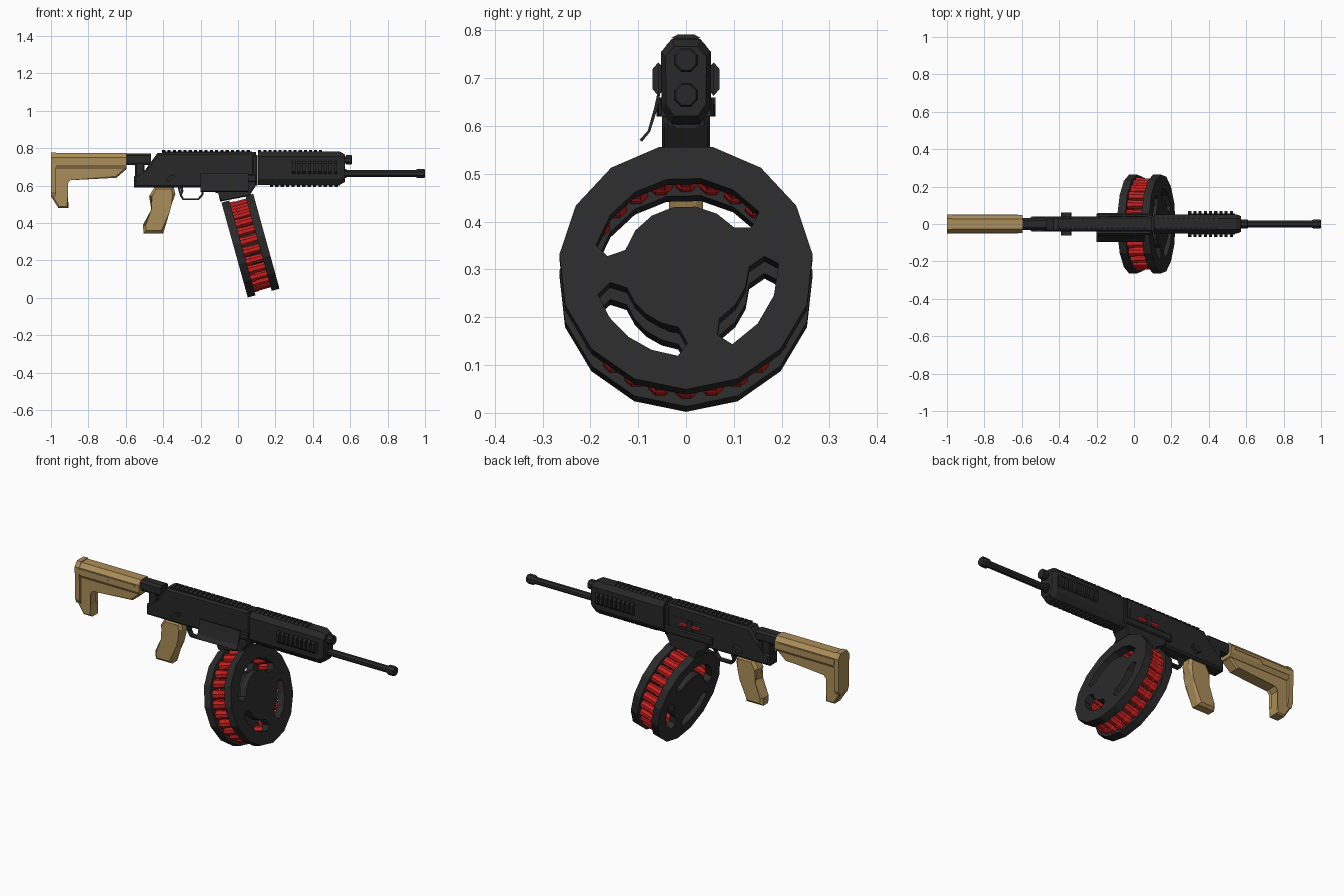
import bpy, bmesh, math
from mathutils import Matrix, Vector

if "Cube" in bpy.data.objects:
    bpy.data.objects.remove(bpy.data.objects["Cube"])


def material(name, rgb):
    m = bpy.data.materials.new(name)
    m.diffuse_color = (*rgb, 1)
    m.use_nodes = True
    m.node_tree.nodes["Principled BSDF"].inputs["Base Color"].default_value = m.diffuse_color
    return m


BLACK = material("gunmetal_black", (0.021, 0.021, 0.022))
GREY = material("drum_grey", (0.023, 0.023, 0.023))
TAN = material("tan_polymer", (0.41, 0.27, 0.10))
RED = material("shell_red", (0.58, 0.014, 0.014))


def finish(name, bm, mat):
    bmesh.ops.recalc_face_normals(bm, faces=bm.faces)
    me = bpy.data.meshes.new(name)
    bm.to_mesh(me)
    bm.free()
    me.materials.append(mat)
    ob = bpy.data.objects.new(name, me)
    bpy.context.collection.objects.link(ob)
    return ob


def bridge(bm, rings):
    """Skin a list of equal point rings and cap both ends."""
    vs = [[bm.verts.new(p) for p in r] for r in rings]
    n = len(vs[0])
    for a, b in zip(vs, vs[1:]):
        for i in range(n):
            bm.faces.new((a[i], a[(i + 1) % n], b[(i + 1) % n], b[i]))
    bm.faces.new(vs[0])
    bm.faces.new(vs[-1][::-1])


def prism(name, pts, half, mat, y=0, bevel=0):
    """Side outline (x, z) given thickness along y."""
    bm = bmesh.new()
    bridge(bm, [[(x, y + s * half, z) for x, z in pts] for s in (-1, 1)])
    if bevel:
        edges = [e for e in bm.edges if abs(e.verts[0].co.y - e.verts[1].co.y) < 1e-6]
        bmesh.ops.bevel(bm, geom=edges, offset=bevel, segments=1, affect='EDGES', clamp_overlap=True)
    return finish(name, bm, mat)


def box(name, x0, x1, z0, z1, half, mat, y=0, bevel=0):
    return prism(name, [(x0, z0), (x1, z0), (x1, z1), (x0, z1)], half, mat, y, bevel)


def loft(name, sec, stations, mat, zc=0):
    """Cross-section (y, z) swept along x through (x, scale) stations."""
    bm = bmesh.new()
    bridge(bm, [[(x, y * s, zc + (z - zc) * s) for y, z in sec] for x, s in stations])
    return finish(name, bm, mat)


def mirrored(half):
    return half + [(-y, z) for y, z in half[::-1]]


def circle(r, n, z=0, y=0):
    return [(y + r * math.cos(math.tau * (i + .5) / n), z + r * math.sin(math.tau * (i + .5) / n))
            for i in range(n)]


def rail(name, x0, x1, origin, angle, height, mat, width=0.03, pitch=0.028):
    """Accessory rail: base strip with teeth, turned about the x axis."""
    bm = bmesh.new()
    rot = Matrix.Rotation(angle, 3, 'X')

    def bar(a, b, sec):
        bridge(bm, [[rot @ Vector((x, y, z)) + Vector((0, *origin)) for y, z in sec] for x in (a, b)])
    bar(x0, x1, mirrored([(width * .8, -0.012), (width * .8, height * .35)]))
    n = round((x1 - x0) / pitch)
    step = (x1 - x0) / n
    for i in range(n):
        a = x0 + i * step
        bar(a, a + step * .6, mirrored([(width * .75, 0), (width, height * .4), (width * .6, height)]))
    return finish(name, bm, mat)


# ---- receiver
prism("receiver", [(-.555, .59), (-.555, .65), (-.525, .655), (-.495, .665), (-.485, .70), (-.43, .775),
                   (.095, .78), (.095, .61), (.08, .59)], .041, BLACK, bevel=.01)
rail("receiver_top_rail", -.405, .075, (0, .78), 0, .011, BLACK)
box("magazine_well", -.2, .1, .62, .66, .058, BLACK, bevel=.006)
prism("magazine_neck", [(-.095, .515), (.06, .545), (.095, .6), (.095, .63), (-.17, .63), (-.165, .585),
                        (-.10, .56)], .05, BLACK, bevel=.005)
box("receiver_front_band", .075, .105, .60, .765, .046, BLACK, bevel=.008)

# flared lever plate on the front (-y) side
loft("flared_lever", [(-.054, .668), (-.06, .668), (-.066, .64), (-.08, .59), (-.097, .571),
                      (-.092, .567), (-.075, .588), (-.06, .635)], [(-.2, 1), (.055, 1)], BLACK)

# selectors on both sides
for s, side in ((-1, "right"), (1, "left")):
    prism("selector_" + side, [(-.39, .63), (-.37, .62), (-.335, .645), (-.34, .66), (-.365, .655)],
          .012, BLACK, y=s * .05)

# open port with a loaded shell on the +y side
box("port_recess", -.14, .06, .66, .72, .004, BLACK, y=.039)
loft("port_shell", circle(.014, 8, .685, .035), [(-.12, 1), (.01, 1)], RED)
box("port_cover", -.07, -.04, .66, .72, .006, BLACK, y=.046)

# ---- trigger and guard
prism("trigger_guard", [(-.325, .60), (-.31, .545), (-.295, .522), (-.21, .522), (-.185, .55), (-.18, .60),
                        (-.19, .60), (-.195, .555), (-.215, .532), (-.29, .532), (-.30, .55), (-.315, .60)],
      .014, BLACK)
prism("trigger", [(-.315, .60), (-.295, .60), (-.292, .57), (-.302, .545), (-.308, .55), (-.304, .575)],
      .008, BLACK)

# ---- pistol grip
prism("pistol_grip", [(-.445, .595), (-.345, .595), (-.335, .555), (-.355, .50), (-.365, .46), (-.40, .345),
                      (-.505, .345), (-.508, .39), (-.448, .47), (-.475, .545)], .036, TAN, bevel=.014)

# ---- stock
loft("stock_adapter", mirrored([(.022, .71), (.032, .725), (.032, .76), (.02, .772)]),
     [(-.6, 1), (-.465, 1)], BLACK)
box("stock_hinge", -.55, -.50, .60, .735, .026, BLACK, bevel=.006)
loft("stock_tube", mirrored([(.036, .69), (.048, .71), (.048, .75), (.028, .774)]),
     [(-.985, 1), (-.595, 1)], TAN, .73)
prism("stock_body", [(-.998, .74), (-.595, .74), (-.6, .685), (-.65, .642), (-.90, .637), (-.918, .615),
                     (-.918, .54), (-.905, .48), (-.96, .48), (-.998, .54)], .033, TAN, bevel=.008)
loft("butt_pad", mirrored([(.034, .54), (.046, .565), (.050, .75), (.03, .778)]),
     [(-1, 1), (-.972, 1)], TAN)
for s, side in ((-1, "right"), (1, "left")):
    prism("stock_ridge_" + side, [(-.975, .715), (-.80, .715), (-.785, .735), (-.62, .735), (-.62, .745),
                                  (-.975, .745)], .005, TAN, y=s * .046)

# ---- handguard with four rails
loft("handguard", mirrored([(.03, .604), (.051, .635), (.052, .755), (.03, .782)]),
     [(.108, 1), (.545, 1), (.572, .82)], BLACK, .695)
rail("handguard_top_rail", .108, .46, (0, .78), 0, .011, BLACK)
rail("handguard_bottom_rail", .17, .545, (0, .606), math.pi, .012, BLACK)
rail("handguard_side_rail_right", .29, .54, (-.050, .698), math.pi / 2, .020, BLACK, .035)
rail("handguard_side_rail_left", .29, .54, (.050, .698), -math.pi / 2, .020, BLACK, .035)

# ---- barrel group
loft("barrel", circle(.019, 8, .665), [(.5, 1), (.97, 1)], BLACK)
loft("barrel_collar", circle(.027, 8, .665), [(.55, 1), (.58, 1)], BLACK)
loft("muzzle", circle(.027, 8, .665), [(.95, .75), (.96, 1), (.99, 1), (1, .85)], BLACK, .665)
loft("gas_tube", circle(.02, 8, .738), [(.5, 1), (.58, 1)], BLACK)
loft("gas_plug", circle(.027, 8, .738), [(.578, 1), (.605, 1), (.61, .85)], BLACK, .738)

# ---- drum: local x -> y, local y -> tilted up, local z -> drum axis
T = math.radians(15.5)
C, S = math.cos(T), math.sin(T)
DRUM = Matrix(((0, -S, C, .066), (1, 0, 0, 0), (0, C, S, .282), (0, 0, 0, 1)))
R, HALF, PLATE = .266, .088, .043


def arc(r, a0, a1, n):
    return [(r * math.cos(math.radians(a0 + (a1 - a0) * i / n)),
             r * math.sin(math.radians(a0 + (a1 - a0) * i / n))) for i in range(n + 1)]


def window(a0, a1):
    n = max(3, round((a1 - a0) / 22))
    return (arc(.194, a0 + 6, a1 - 6, n) + arc(.166, a1, a1, 1)[:1] +
            arc(.132, a1 - 8, a0 + 8, n) + arc(.162, a0, a0, 1)[:1])


def drum_plate(name, z):
    """Fifteen-sided plate with three arc windows, from a filled 2D curve."""
    cu = bpy.data.curves.new(name, 'CURVE')
    cu.dimensions, cu.fill_mode, cu.extrude = '2D', 'BOTH', PLATE / 2
    rim = arc(R, -90, 246, 14)
    for pts in [rim] + [window(*w) for w in ((32, 172), (-66, 8), (192, 271))]:
        sp = cu.splines.new('POLY')
        sp.points.add(len(pts) - 1)
        for p, (x, y) in zip(sp.points, pts):
            p.co = (x, y, 0, 1)
        sp.use_cyclic_u = True
    tmp = bpy.data.objects.new(name + "_curve", cu)
    bpy.context.collection.objects.link(tmp)
    bpy.context.view_layer.update()
    me = bpy.data.meshes.new_from_object(tmp.evaluated_get(bpy.context.evaluated_depsgraph_get()))
    bpy.data.objects.remove(tmp)
    bm = bmesh.new()
    bm.from_mesh(me)
    bmesh.ops.remove_doubles(bm, verts=bm.verts, dist=1e-5)
    for f in bm.faces:
        f.smooth = False
        f.material_index = 0
    bm.transform(DRUM @ Matrix.Translation((0, 0, z)))
    finish(name, bm, GREY)


def drum_cylinders(name, centres, profile, n, mat):
    bm = bmesh.new()
    for cx, cy in centres:
        bridge(bm, [[DRUM @ Vector((cx + x, cy + y, z)) for x, y in circle(r, n)] for z, r in profile])
    return finish(name, bm, mat)


drum_plate("drum_front_plate", HALF - PLATE / 2)
drum_plate("drum_rear_plate", -HALF + PLATE / 2)
gap = HALF - PLATE
drum_cylinders("drum_hub", [(0, 0)], [(-gap, .11), (gap, .11)], 15, GREY)

# ring of shells, each with a stepped waist
COUNT = 26
drum_cylinders("drum_shells", arc(.224, 90, 90 + 360 * (COUNT - 1) / COUNT, COUNT - 1),
               [(-gap - .002, .027), (-.022, .027), (-.018, .024), (gap + .002, .024)], 8, RED)
